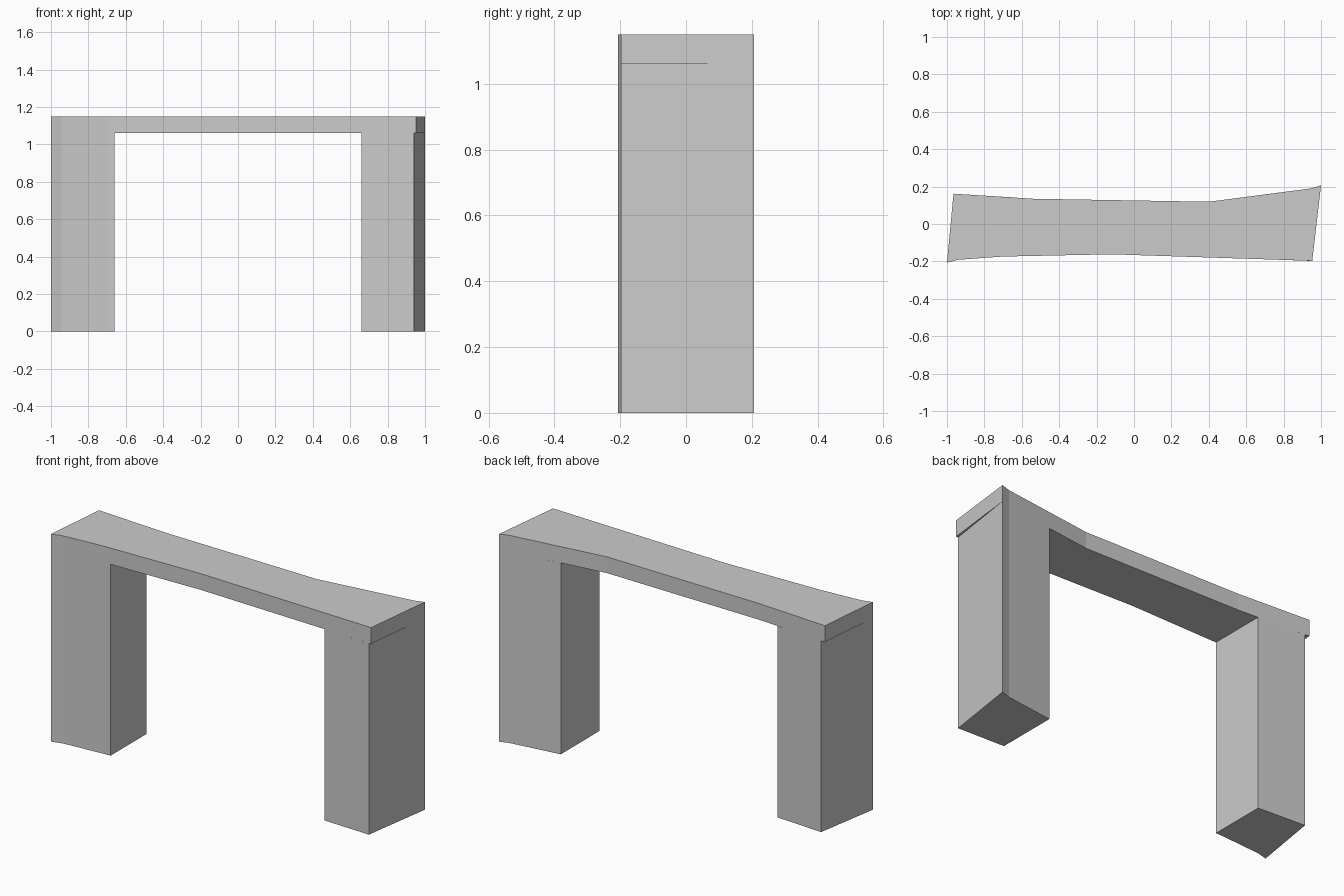
import bpy
import bmesh

if "Cube" in bpy.data.objects:
    bpy.data.objects.remove(bpy.data.objects["Cube"])


def prism(name, outline, z0, z1):
    """Extrude a plan outline (counter-clockwise, seen from above) from z0 to z1."""
    bm = bmesh.new()
    base = bm.faces.new([bm.verts.new((x, y, z0)) for x, y in outline])
    top = bmesh.ops.extrude_face_region(bm, geom=[base], use_keep_orig=True)
    moved = [v for v in top["geom"] if isinstance(v, bmesh.types.BMVert)]
    bmesh.ops.translate(bm, verts=moved, vec=(0, 0, z1 - z0))
    bmesh.ops.recalc_face_normals(bm, faces=bm.faces[:])
    mesh = bpy.data.meshes.new(name)
    bm.to_mesh(mesh)
    bm.free()
    obj = bpy.data.objects.new(name, mesh)
    bpy.context.collection.objects.link(obj)
    return obj


LEG_TOP, TOP = 1.06, 1.15

# Flared top slab spanning both legs
prism("top_slab", [
    (-1.0, -0.207), (-0.94, -0.191), (-0.70, -0.174), (-0.12, -0.162),
    (0.953, -0.197), (1.0, 0.207), (0.945, 0.19), (0.40, 0.119),
    (-0.54, 0.135), (-0.965, 0.162)], LEG_TOP, TOP)

# Left leg, end face slightly set back under the slab at the rear
prism("left_leg", [
    (-1.0, -0.207), (-0.94, -0.191), (-0.70, -0.174), (-0.66, -0.173),
    (-0.66, 0.143), (-0.94, 0.16)], 0, LEG_TOP)

# Right leg, end face slightly set back under the slab at the front
prism("right_leg", [
    (0.66, -0.187), (0.94, -0.197), (1.0, 0.207), (0.945, 0.19),
    (0.66, 0.153)], 0, LEG_TOP)
